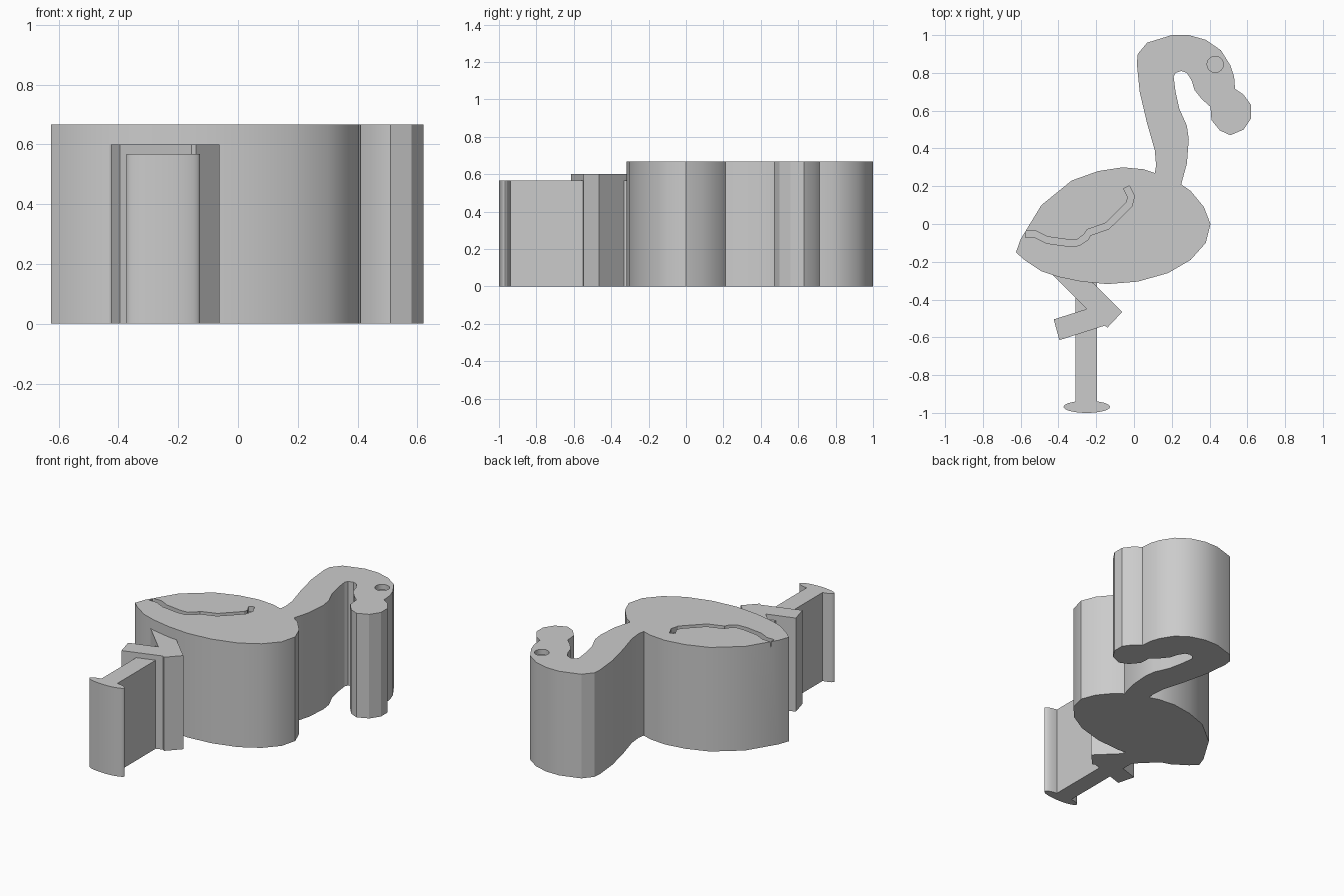
import bpy
import bmesh
import math
from mathutils import Vector

default_cube = bpy.data.objects.get("Cube")
if default_cube:
    bpy.data.objects.remove(default_cube, do_unlink=True)

BODY_TOP, BENT_LEG_TOP, LEG_TOP = .667, .6, .567
ENGRAVING = .033

# One plain grey for the whole bird
grey = bpy.data.materials.new("plain_grey")
grey.use_nodes = True
grey_colour = (.6, .6, .6, 1)
grey.diffuse_color = grey_colour
grey.node_tree.nodes["Principled BSDF"].inputs["Base Color"].default_value = grey_colour


def extrude_outline(name, outline, bottom, top):
    """Raise a closed flat outline into a solid slab."""
    mesh = bpy.data.meshes.new(name)
    bm = bmesh.new()
    base = bm.faces.new([bm.verts.new((x, y, bottom)) for x, y in outline])
    raised = bmesh.ops.extrude_face_region(bm, geom=[base], use_keep_orig=True)
    moved = [item for item in raised["geom"] if isinstance(item, bmesh.types.BMVert)]
    bmesh.ops.translate(bm, verts=moved, vec=(0, 0, top - bottom))
    bmesh.ops.recalc_face_normals(bm, faces=bm.faces)
    bm.to_mesh(mesh)
    bm.free()
    mesh.materials.append(grey)
    part = bpy.data.objects.new(name, mesh)
    bpy.context.collection.objects.link(part)
    return part


def ellipse(centre, radius_x, radius_y, segments):
    angles = [math.tau * step / segments for step in range(segments)]
    return [(centre[0] + radius_x * math.cos(angle),
             centre[1] + radius_y * math.sin(angle)) for angle in angles]


def ribbon(path, width):
    """Widen an open path into a closed band outline."""
    points = [Vector(point) for point in path]
    left_side, right_side = [], []
    for index, point in enumerate(points):
        before = points[max(index - 1, 0)]
        after = points[min(index + 1, len(points) - 1)]
        along = (after - before).normalized()
        across = Vector((-along.y, along.x)) * width / 2
        left_side.append(point + across)
        right_side.append(point - across)
    return left_side + right_side[::-1]


def engrave(target, name, outline):
    """Sink an outline into the top of a part."""
    cutter = extrude_outline(name, outline, BODY_TOP - ENGRAVING, BODY_TOP + ENGRAVING)
    cutter.hide_render = True
    modifier = target.modifiers.new(name, "BOOLEAN")
    modifier.operation = "DIFFERENCE"
    modifier.solver = "EXACT"
    modifier.object = cutter
    bpy.context.view_layer.objects.active = target
    bpy.ops.object.modifier_apply(modifier=modifier.name)
    bpy.data.objects.remove(cutter, do_unlink=True)


# Silhouette, clockwise from the tail
back = [(-.625, -.15), (-.6, -.08), (-.49, .1), (-.33, .23), (-.19, .28),
        (-.06, .3), (.05, .29), (.11, .27)]
outer_neck = [(.117, .31), (.11, .39), (.07, .53), (.03, .7), (.015, .85), (.02, .9)]
crown = [(.07, .96), (.2, 1), (.29, 1), (.38, .975), (.46, .92), (.51, .84), (.53, .78)]
beak = [(.535, .715), (.58, .685), (.62, .63), (.62, .56), (.58, .5), (.51, .47),
        (.455, .495), (.41, .55), (.405, .62)]
throat = [(.36, .66), (.32, .71), (.305, .76), (.28, .8), (.25, .81), (.22, .8), (.21, .78)]
inner_neck = [(.22, .7), (.24, .61), (.28, .52), (.29, .45), (.28, .32), (.25, .21)]
chest = [(.3, .175), (.37, .09), (.405, 0), (.38, -.1), (.3, -.19)]
belly = [(.18, -.26), (.02, -.305), (-.14, -.318), (-.28, -.305), (-.4, -.28),
         (-.49, -.25), (-.58, -.19)]

body = extrude_outline(
    "body_neck_and_head",
    back + outer_neck + crown + beak + throat + inner_neck + chest + belly,
    0, BODY_TOP)

# Sunken wing line and eye
wing_path = [(-.575, -.055), (-.52, -.055), (-.46, -.085), (-.35, -.1), (-.295, -.098),
             (-.255, -.07), (-.24, -.045), (-.14, -.01), (-.1, .03), (-.025, .105),
             (-.015, .145), (-.04, .195)]
engrave(body, "wing_line_cutter", ribbon(wing_path, .035))
engrave(body, "eye_cutter", ellipse((.43, .845), .043, .043, 24))

# Folded leg with its knee pointing forward
bent_leg = extrude_outline(
    "bent_leg",
    [(-.46, -.24), (-.25, -.45), (-.425, -.505), (-.395, -.615), (-.155, -.538),
     (-.14, -.548), (-.062, -.465), (-.25, -.28)],
    0, BENT_LEG_TOP)

# Standing leg and foot
leg_left, leg_right = -.31, -.197
standing_leg = extrude_outline(
    "standing_leg",
    [(leg_left, -.96), (leg_right, -.96), (leg_right, -.29), (leg_left, -.29)],
    0, LEG_TOP)
foot = extrude_outline("foot", ellipse((-.25, -.968), .123, .032, 32), 0, LEG_TOP)

# Smooth the curved walls, keep the rims crisp
bpy.ops.object.select_all(action="DESELECT")
for part in (body, bent_leg, standing_leg, foot):
    part.select_set(True)
bpy.context.view_layer.objects.active = body
bpy.ops.object.shade_smooth_by_angle(angle=math.radians(30))
